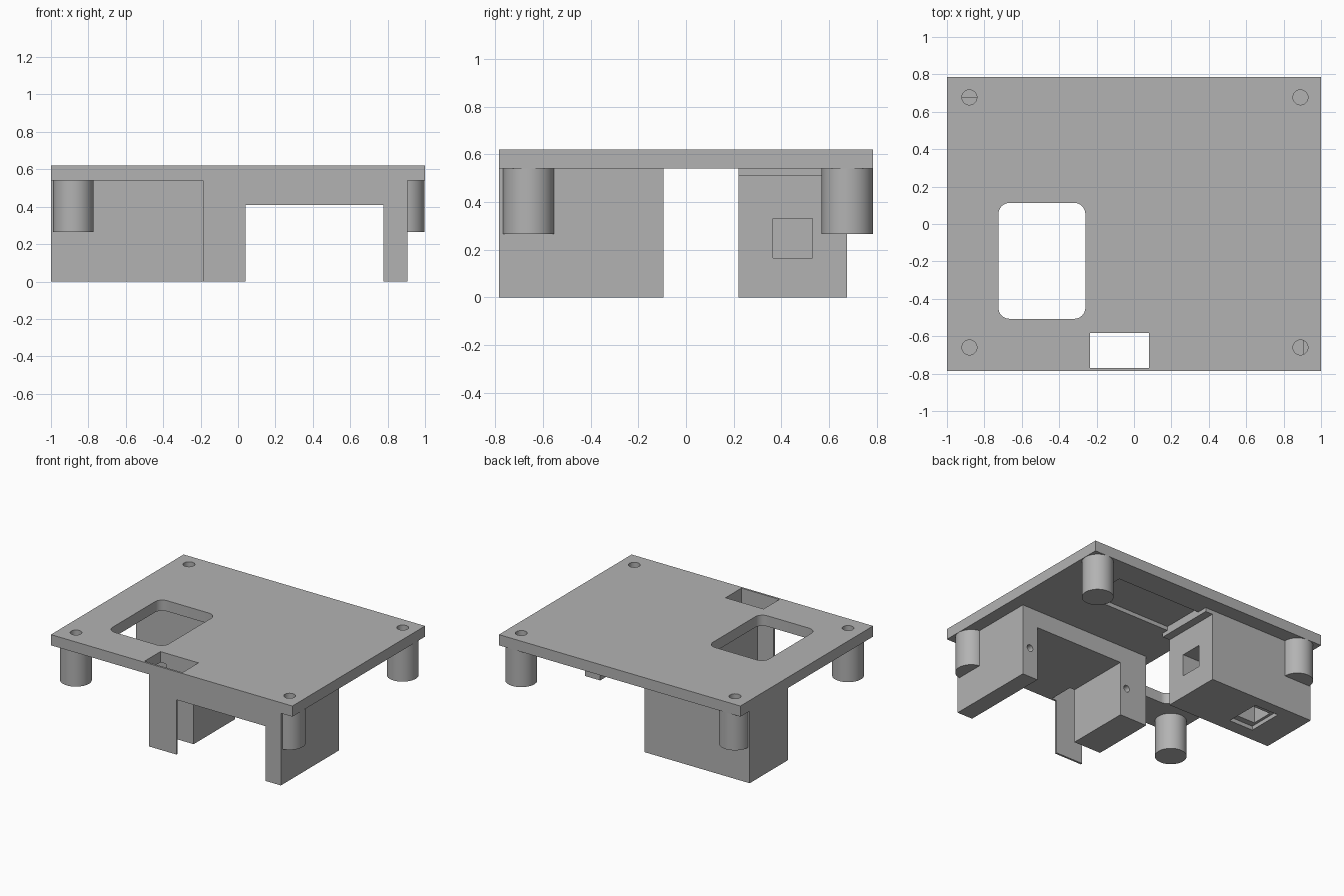
import bpy, bmesh, math

default = bpy.data.objects.get("Cube")
if default:
    bpy.data.objects.remove(default, do_unlink=True)

grey = bpy.data.materials.new("plain grey")
grey.use_nodes = True
GREY = (0.45, 0.45, 0.45, 1)
grey.diffuse_color = GREY
grey.node_tree.nodes["Principled BSDF"].inputs["Base Color"].default_value = GREY


def add_object(name, bm):
    mesh = bpy.data.meshes.new(name)
    bm.to_mesh(mesh)
    bm.free()
    mesh.materials.append(grey)
    ob = bpy.data.objects.new(name, mesh)
    bpy.context.collection.objects.link(ob)
    return ob


def box(name, x, y, z, corner=0):
    """Box from (min, max) ranges, with optional rounded upright edges."""
    bm = bmesh.new()
    bmesh.ops.create_cube(bm, size=1)
    for v in bm.verts:
        v.co = [r[0] if c < 0 else r[1] for c, r in zip(v.co, (x, y, z))]
    if corner:
        upright = [e for e in bm.edges
                   if abs(e.verts[0].co.z - e.verts[1].co.z) > 0.01]
        bmesh.ops.bevel(bm, geom=upright, offset=corner, segments=8,
                        profile=0.5, affect='EDGES')
    return add_object(name, bm)


def cylinder(name, x, y, z, radius, along_y=False):
    """Cylinder whose length runs over the z range, or the y range."""
    bm = bmesh.new()
    span = y if along_y else z
    bmesh.ops.create_cone(bm, cap_ends=True, segments=48, radius1=radius,
                          radius2=radius, depth=span[1] - span[0])
    ob = add_object(name, bm)
    mid = sum(span) / 2
    if along_y:
        ob.rotation_euler.x = math.pi / 2
    ob.location = (x, mid, z) if along_y else (x, y, mid)
    return ob


def cut(ob, cutters):
    """Subtract every cutter, then bake the result."""
    for c in cutters:
        c.hide_render = True
        m = ob.modifiers.new(c.name, 'BOOLEAN')
        m.operation = 'DIFFERENCE'
        m.solver = 'EXACT'
        m.object = c
    bpy.context.view_layer.update()
    deps = bpy.context.evaluated_depsgraph_get()
    mesh = bpy.data.meshes.new_from_object(ob.evaluated_get(deps))
    ob.modifiers.clear()
    ob.data = mesh


# Main parts
plate = box("top_plate", (-1, 1), (-0.785, 0.785), (0.54, 0.62))
housing = box("front_housing", (-0.187, 0.905), (-0.785, -0.095), (0, 0.541))
block = box("back_block", (-1, -0.13), (0.22, 0.675), (0, 0.541))
lip = box("pocket_lip", (-0.131, -0.07), (0.22, 0.675), (0.51, 0.541))

# Standoffs with blind screw holes through the plate
standoffs, screw_cutters = [], []
for side, x in (("right", -0.88), ("left", 0.89)):
    for end, y in (("front", -0.66), ("back", 0.677)):
        post = cylinder(f"{end}_{side}_standoff", x, y, (0.265, 0.541), 0.108)
        hole = cylinder(f"{end}_{side}_hole_cutter", x, y, (0.36, 0.7), 0.04)
        cut(post, [hole])
        standoffs.append(post)
        screw_cutters.append(hole)

# Plate openings: rounded window, front slot and underside pocket
window = box("window_cutter", (-0.725, -0.26), (-0.507, 0.113), (0.4, 0.8), 0.06)
slot = box("slot_cutter", (-0.235, 0.08), (-0.77, -0.582), (-0.1, 0.8))
pocket = box("pocket_cutter", (-0.07, 0.63), (0.27, 0.595), (0.4, 0.57))
cut(plate, screw_cutters + [window, slot, pocket])

# Housing: wide opening and two screw holes in the back of its legs
opening = box("opening_cutter", (0.04, 0.777), (-0.9, 0), (-0.1, 0.41))
leg_holes = [cylinder("leg_hole_cutter", x, (-0.3, 0), 0.225, 0.025, True)
             for x in (0.842, -0.015)]
cut(housing, [opening, slot] + leg_holes)

# Back block: square duct from the side, bending down to a stepped outlet
duct = box("duct_cutter", (-0.76, 0), (0.365, 0.53), (0.165, 0.33))
outlet = box("outlet_cutter", (-0.76, -0.6), (0.365, 0.53), (-0.1, 0.3))
step = box("step_cutter", (-0.78, -0.58), (0.32, 0.59), (-0.1, 0.03))
cut(block, [duct, outlet, step])

# Remove the cutters
for c in screw_cutters + leg_holes + [window, slot, pocket, opening, duct,
                                      outlet, step]:
    bpy.data.objects.remove(c, do_unlink=True)

# Smooth the round surfaces, keep edges sharp
bpy.ops.object.select_all(action='DESELECT')
for ob in standoffs + [plate, housing]:
    ob.select_set(True)
    bpy.context.view_layer.objects.active = ob
bpy.ops.object.shade_smooth_by_angle(angle=math.radians(30))
